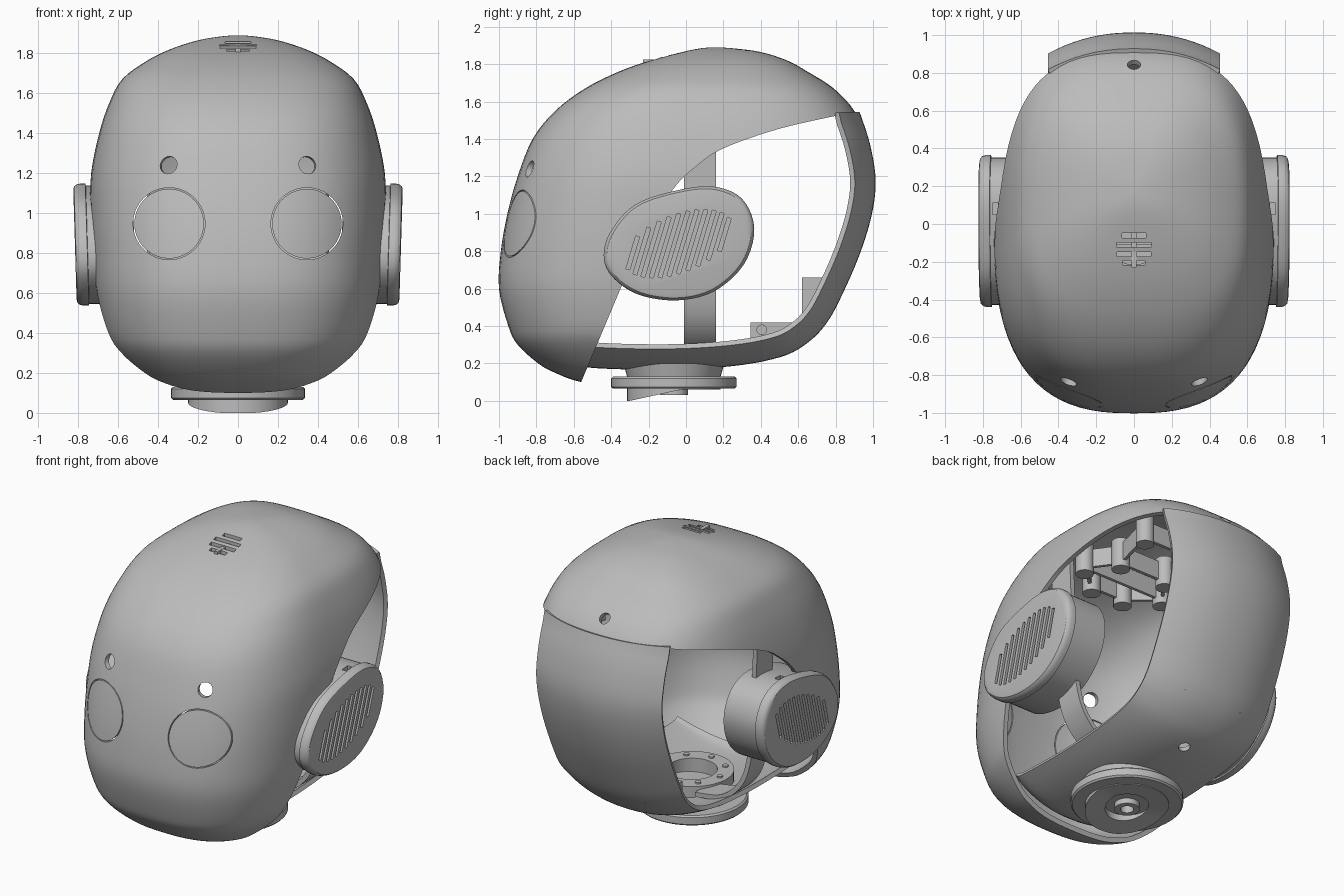
import bpy, bmesh, math
from mathutils import Matrix, Vector

cube = bpy.data.objects.get("Cube")
if cube:
    bpy.data.objects.remove(cube)

grey = bpy.data.materials.new("light_grey")
grey.use_nodes = True
grey.diffuse_color = (0.5, 0.5, 0.5, 1)
grey.node_tree.nodes["Principled BSDF"].inputs["Base Color"].default_value = (0.5, 0.5, 0.5, 1)


def finish(name, bm, matrix=None):
    bmesh.ops.remove_doubles(bm, verts=bm.verts, dist=1e-5)
    bmesh.ops.recalc_face_normals(bm, faces=bm.faces)
    if matrix:
        bm.transform(matrix)
    mesh = bpy.data.meshes.new(name)
    bm.to_mesh(mesh)
    bm.free()
    mesh.materials.append(grey)
    obj = bpy.data.objects.new(name, mesh)
    bpy.context.scene.collection.objects.link(obj)
    smooth(obj)
    return obj


def smooth(obj):
    obj.data.shade_smooth()
    obj.data.set_sharp_from_angle(angle=math.radians(32))


def skin(name, rings, closed=True, caps=False, loop=False, matrix=None):
    """Skin a list of equal rings of points."""
    bm = bmesh.new()
    rows = [[bm.verts.new(p) for p in ring] for ring in rings]
    n = len(rows[0])
    pairs = list(zip(rows, rows[1:])) + ([(rows[-1], rows[0])] if loop else [])
    for a, b in pairs:
        for i in range(n if closed else n - 1):
            j = (i + 1) % n
            bm.faces.new((a[i], a[j], b[j], b[i]))
    if caps:
        bm.faces.new(rows[0])
        bm.faces.new(rows[-1])
    return finish(name, bm, matrix)


def lathe(name, profile, ring=False, matrix=None, n=48):
    """Turn a (radius, height) profile about z."""
    turns = [math.tau * i / n for i in range(n)]
    rings = [[(r * math.cos(t), r * math.sin(t), z) for t in turns] for r, z in profile]
    return skin(name, rings, loop=ring, matrix=matrix)


def rod(name, r, a, b, n=24):
    a, b = Vector(a), Vector(b)
    h = (b - a).length
    m = Matrix.Translation(a) @ (b - a).to_track_quat('Z', 'Y').to_matrix().to_4x4()
    return lathe(name, [(0, 0), (r, 0), (r, h), (0, h)], matrix=m, n=n)


def box(name, size, loc, rot=None):
    bm = bmesh.new()
    bmesh.ops.create_cube(bm, size=1)
    m = Matrix.Translation(loc) @ (rot or Matrix()) @ Matrix.Diagonal((*size, 1))
    return finish(name, bm, m)


def beam(name, a, b, w, h):
    a, b = Vector(a), Vector(b)
    rot = (b - a).to_track_quat('X', 'Z').to_matrix().to_4x4()
    return box(name, ((b - a).length, w, h), (a + b) / 2, rot)


def spline(pts, steps=6, closed=False):
    """Smooth a list of points with a Catmull-Rom spline."""
    pts = [Vector(p) for p in pts]
    n = len(pts)
    get = lambda i: pts[i % n] if closed else pts[max(0, min(n - 1, i))]
    out = []
    for i in range(n if closed else n - 1):
        a, b, c, d = (get(i + k) for k in (-1, 0, 1, 2))
        for s in range(steps):
            t = s / steps
            out.append(0.5 * (2 * b + (c - a) * t + (2 * a - 5 * b + 4 * c - d) * t * t
                              + (3 * b - a - 3 * c + d) * t ** 3))
    return out if closed else out + [pts[-1]]


def bake(obj, cutters=(), thickness=0, offset=-1):
    """Thicken, cut, apply, and drop the cutters."""
    if thickness:
        mod = obj.modifiers.new("thickness", 'SOLIDIFY')
        mod.thickness, mod.offset = thickness, offset
    for c in cutters:
        mod = obj.modifiers.new("cut", 'BOOLEAN')
        mod.operation, mod.solver, mod.object = 'DIFFERENCE', 'EXACT', c
        c.hide_render = True
    graph = bpy.context.evaluated_depsgraph_get()
    mesh = bpy.data.meshes.new_from_object(obj.evaluated_get(graph))
    obj.modifiers.clear()
    obj.data = mesh
    for c in cutters:
        bpy.data.objects.remove(c)
    smooth(obj)


# Head shell: height, front, back, half width
levels = [(.06, -.3, 0, .12), (.1, -.56, .3, .33), (.15, -.7, .4, .43), (.2, -.79, .5, .5),
          (.3, -.9, .62, .6), (.4, -.95, .72, .66), (.6, -1, .84, .71), (.8, -.99, .92, .73),
          (1, -.955, .98, .74), (1.2, -.9, 1, .735), (1.4, -.82, .96, .695), (1.55, -.7, .9, .645),
          (1.67, -.54, .79, .58), (1.76, -.36, .65, .46), (1.82, -.19, .54, .34),
          (1.865, -.02, .4, .2), (1.885, .08, .25, .08), (1.89, .15, .16, .005)]


def section(row, n=80):
    z, front, back, w = row
    mid = (front + back) / 2 - 0.1 * min(1, (back - front) / 1.2)
    pts = []
    for i in range(n):
        c, s = math.cos(math.tau * i / n), math.sin(math.tau * i / n)
        e = 2 / (3 if s > 0 else 2.6)
        reach = back - mid if s > 0 else mid - front
        pts.append((w * math.copysign(abs(c) ** e, c),
                    mid + reach * math.copysign(abs(s) ** e, s), z))
    return pts


shell = skin("head_shell", [section(r) for r in spline([Vector(l) for l in levels], 4)], caps=True)

# Side opening, cut straight through
edge = spline([(-.35, .6), (-.22, .89), (-.07, 1.13), (.05, 1.25), (.2, 1.35), (.5, 1.455), (.83, 1.53)])
outline = [(-.645, -.1)] + [tuple(p) for p in edge] + [(1.3, 1.54), (1.3, -.1)]
cuts = [skin("opening", [[(x, y, z) for y, z in outline] for x in (-1.2, 1.2)], caps=True)]

# Eye seams and sensor holes
for s in (1, -1):
    m = Matrix.Translation((s * .345, -.3, .947)) @ Matrix.Rotation(math.pi / 2, 4, 'X')
    cuts.append(lathe("eye_seam", [(.174, 0), (.18, 0), (.18, .9), (.174, .9)], True, m, 64))
    cuts.append(rod("sensor_hole", .045, (s * .26, -.5, 1.2), (s * .39, -1, 1.26)))

# Crown vent slots and rear screw hole
for dy in (-.075, -.03, .02, .07):
    cuts.append(box("vent_slot", (2 * math.sqrt(.095 ** 2 - dy ** 2), .026, .3), (0, dy - .13, 1.85)))
cuts.append(rod("screw_hole", .035, (0, .7, 1.5), (0, 1, 1.75)))
bake(shell, cuts, .03)
box("crown_vent_rib", (.025, .2, .03), (0, -.13, 1.81))

# Curved spine running down the back and under the head
path = spline([(.915, 1.54), (.97, 1.37), (1, 1.18), (.98, 1), (.92, .8), (.835, .6), (.745, .43),
               (.64, .32), (.5, .247), (.25, .2), (-.1, .18), (-.5, .19), (-.6, .22)], 5)
rows = []
for i, p in enumerate(path):
    t = (path[min(i + 1, len(path) - 1)] - path[max(i - 1, 0)]).normalized()
    if i == 0:
        t = Vector((0, -1))
    row = []
    for k in range(-10, 11):
        q = p + Vector((t.y, -t.x)) * (.11 * abs(k / 10) ** 2.2)
        row.append((.45 * k / 10, q.x, q.y))
    rows.append(row)
spine = skin("back_spine", rows, closed=False)
bake(spine, [rod("cable_hole", .035, (0, .43, .4), (0, .5, .05))], .028, 0)

# Ears: egg-shaped drums with slanted grille slots
egg = spline([(-.44, .78), (-.4, .91), (-.27, 1.05), (-.05, 1.125), (.15, 1.145), (.3, 1.08), (.365, .92),
              (.31, .73), (.15, .585), (-.05, .537), (-.26, .57), (-.4, .67)], 5, True)
centre = Vector((-.04, .84))
steps = [(.52, .97), (.755, .97), (.757, 1), (.785, 1), (.803, .985), (.814, .955), (.818, .9)]
for s, side in ((1, "left"), (-1, "right")):
    rings = []
    for x, k in steps:
        ring = [centre + (p - centre) * k for p in egg]
        rings.append([(s * (x + .03 * (p.y - .9)), p.x, p.y) for p in ring])
    ear = skin(side + "_ear", rings, caps=True)
    slots = []
    for i in range(-5, 6):
        y = i * .049
        h = .36 * math.sqrt(1 - (y / .285) ** 2)
        lean = Matrix.Rotation(-.29, 4, 'X')
        slots.append(box("slot", (.16, .021, h), (s * .82, y - .04, .84 + y * .2), lean))
    slots.append(box("slot", (.03, .06, .1), (s * .735, .08, 1.14)))
    bake(ear, slots)

    # Strap that carries the ear
    line = spline([(.18, .25), (.38, .29), (.52, .43), (.58, .65), (.6, .9), (.61, 1.2), (.62, 1.45)])
    strap = skin(side + "_ear_strap", [[(s * p.x, y, p.y) for y in (-.01, .16)] for p in line], closed=False)
    bake(strap, thickness=.03, offset=0)

    # Rear brackets with bolts
    box(side + "_rear_bracket", (.03, .26, .1), (s * .2, .475, .37))
    box(side + "_rear_plate", (.03, .11, .24), (s * .2, .675, .54))
    rod(side + "_bracket_bolt", .028, (s * .18, .405, .38), (s * .225, .405, .38))

    # Bosses and ribs under the crown
    feet = [(s * .25, .4), (s * .17, .08), (s * .3, -.1), (s * .12, -.25)]
    for x, y in feet:
        rod(side + "_crown_boss", .055, (x, y, 1.55), (x, y, 1.74))
    for a, b in zip(feet, feet[1:]):
        beam(side + "_crown_rib", (*a, 1.65), (*b, 1.65), .02, .12)
for x, y in feet:
    beam("crown_cross_rib", (x, y, 1.65), (-x, y, 1.65), .02, .12)

# Neck: flange, collar, tilted lower ring, hub and inner seat
at = Matrix.Translation((0, -.065, 0))
lathe("neck_flange", [(.07, .065), (.325, .065), (.335, .075), (.335, .12), (.325, .13), (.07, .13)], True, at, 64)
lathe("neck_collar", [(.15, .13), (.25, .13), (.27, .2), (.15, .2)], True, at)
ring = lathe("neck_lower_ring", [(.13, 0), (.25, 0), (.25, .07), (.13, .07)], True, at)
for v in ring.data.vertices:
    if v.co.z < .03:
        v.co.z = max(0, min(.06, (v.co.y + .3) * .22))
lathe("neck_hub", [(.04, .03), (.075, .03), (.075, .1), (.04, .1)], True, at)
lathe("inner_seat", [(.15, .19), (.25, .19), (.25, .285), (.15, .285)], True, at)
for i in range(8):
    a = math.tau * i / 8
    x, y = .2 * math.cos(a), .2 * math.sin(a) - .065
    rod("seat_bolt", .018, (x, y, .28), (x, y, .295), 12)
